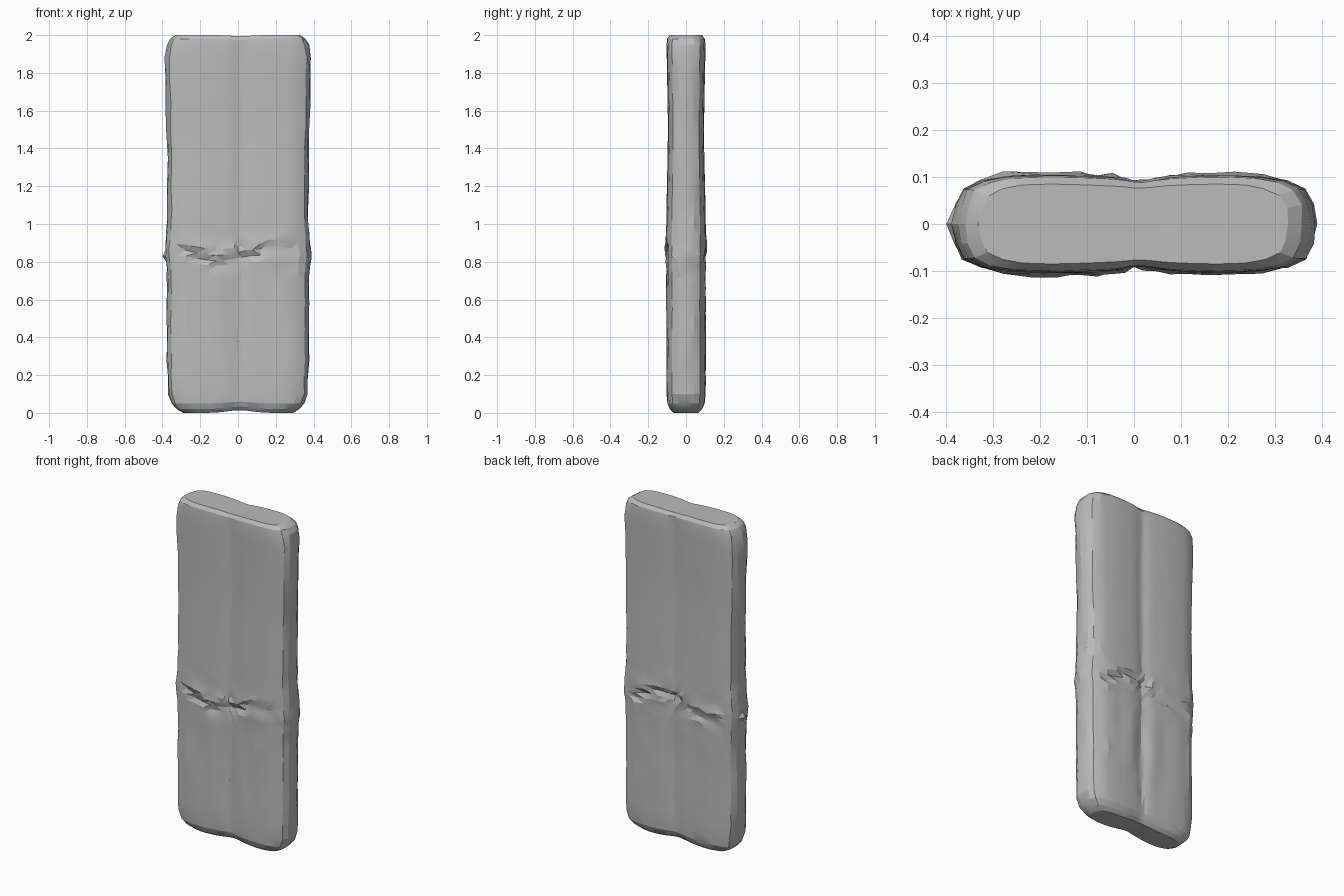
import bpy, bmesh, math, random

random.seed(4)
cube = bpy.data.objects.get("Cube")
if cube:
    bpy.data.objects.remove(cube, do_unlink=True)

grey = bpy.data.materials.new("soft grey")
grey.use_nodes = True
grey.diffuse_color = (0.5, 0.5, 0.5, 1)
grey.node_tree.nodes["Principled BSDF"].inputs["Base Color"].default_value = (0.5, 0.5, 0.5, 1)


def lerp(table, t):
    """Read a value from a short list of (position, value) points."""
    for (a, va), (b, vb) in zip(table, table[1:]):
        if t <= b:
            return va + (vb - va) * max(0, (t - a) / (b - a))
    return table[-1][1]


def bump(t, centre, width):
    return math.exp(-((t - centre) / width) ** 2)


# Outline tables along the height: half width, half depth
WIDTH = [(0, .29), (.02, .325), (.05, .355), (.1, .37), (.3, .377), (.7, .375), (.85, .387),
         (1, .375), (1.3, .373), (1.6, .38), (1.88, .386), (1.95, .375), (1.98, .36), (2, .33)]
DEPTH = [(0, .062), (.02, .082), (.05, .096), (.12, .101), (.6, .098), (.85, .102),
         (1, .101), (1.5, .092), (1.85, .098), (1.96, .1), (1.985, .096), (2, .082)]
# Face columns as a share of the half width, and the rounded edge as (share, depth share)
COLUMNS = [-.72, -.56, -.42, -.3, -.2, -.12, -.05, 0, .05, .12, .2, .3, .42, .56, .72]
EDGE = [(.84, .92), (.94, .74), (.985, .42)]
ROWS = [0, .02, .05, .1, .18, .28, .38, .48, .58, .66, .72, .76, .79, .82, .85, .88, .91, .95,
        1, 1.08, 1.2, 1.35, 1.5, 1.65, 1.78, 1.88, 1.95, 1.98, 2]


def relief(x, z, side):
    """Seam groove, waist crease and hanging folds pressed into the cloth."""
    ends = min(1, z / .12, (2 - z) / .06)
    groove = -.012 * bump(x, .015, .035) * (.35 + .65 * ends)
    crease_z = .84 + .04 * math.sin(x * 9 + side)
    crease = -.011 * bump(z, crease_z, .022) + .006 * bump(z, crease_z + .05, .03)
    folds = .004 * math.sin(x * 38 + side * 2 + z * 3) * bump(z, .5, .3)
    puff = .005 * (bump(abs(x), .17, .1) - .4)
    noise = random.uniform(-1, 1) * (.0012 + .005 * bump(z, .85, .08) + .0015 * bump(z, .4, .3))
    return groove + (crease + folds + noise) * ends + puff


def section(z):
    """One closed ring of points around the cushion at the given height."""
    w, d = lerp(WIDTH, z), lerp(DEPTH, z)
    ring = []
    for side in (-1, 1):
        for c in COLUMNS:
            x = c * w * -side
            # the ring runs right along the front and left along the back
            ring.append((x, side * (d + relief(x, z, side))))
        for cx, cy in EDGE + [(1, 0)] + [(a, -b) for a, b in reversed(EDGE)]:
            jitter = random.uniform(-.004, .004)
            ring.append((-side * (cx * w + jitter), side * cy * d))
    return ring


bm = bmesh.new()
rings = []
for z in ROWS:
    pts = section(z)
    ring = []
    for x, y in pts:
        # ends dip at the seam; rows wander a little around the waist
        dip = .014 * bump(x, .01, .09) * bump(z, 0, .08) - .006 * bump(x, .015, .07) * bump(z, 2, .05)
        wander = .016 * math.sin(x * 14) * bump(z, .85, .09)
        ring.append(bm.verts.new((x, y, z + dip + wander)))
    rings.append(ring)

# Wall between neighbouring rings
count = len(rings[0])
for low, high in zip(rings, rings[1:]):
    for i in range(count):
        j = (i + 1) % count
        bm.faces.new((low[i], low[j], high[j], high[i]))

# End panels: strips joining the front to the back
half, n = count // 2, len(COLUMNS)
for ring in (rings[0], rings[-1]):
    for i in range(n - 1):
        a, b = half + n - 1 - i, half + n - 2 - i
        bm.faces.new((ring[i], ring[i + 1], ring[b], ring[a]))
    bm.faces.new([ring[k] for k in range(n - 1, half + 1)])
    bm.faces.new([ring[k % count] for k in range(half + n - 1, count + 1)])

# Small pinched tip on the right edge at the waist
tip = min((v for v in bm.verts if .83 < v.co.z < .87), key=lambda v: v.co.x)
tip.co.x = -.4

bmesh.ops.recalc_face_normals(bm, faces=bm.faces)
bmesh.ops.triangulate(bm, faces=bm.faces)
mesh = bpy.data.meshes.new("folded_cushion")
bm.to_mesh(mesh)
bm.free()
mesh.materials.append(grey)
cushion = bpy.data.objects.new("folded_cushion", mesh)
bpy.context.collection.objects.link(cushion)
bpy.context.view_layer.objects.active = cushion
cushion.select_set(True)
bpy.ops.object.shade_smooth_by_angle(angle=math.radians(18))
